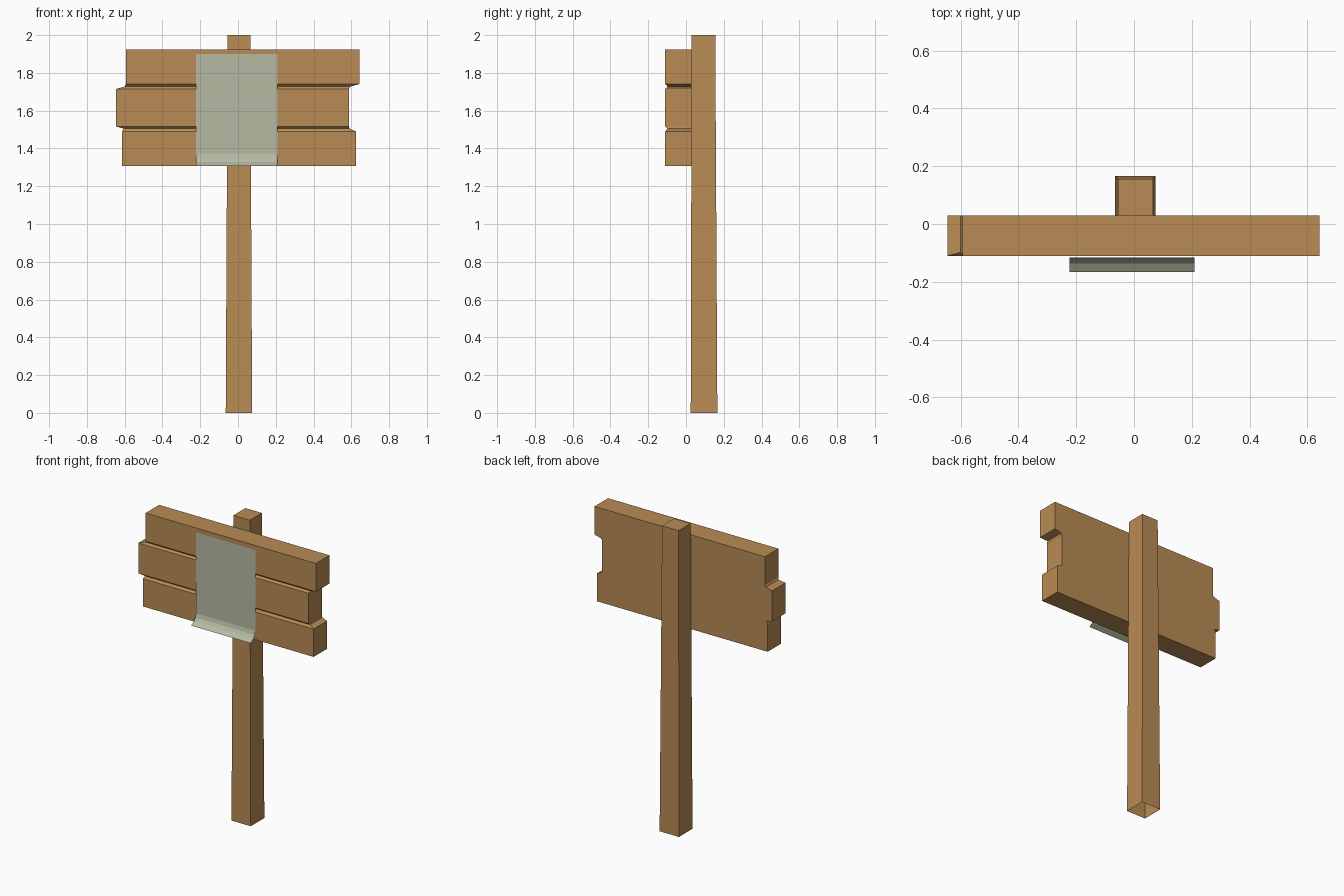
import bpy

if "Cube" in bpy.data.objects:
    bpy.data.objects.remove(bpy.data.objects["Cube"])


def material(name, rgb):
    m = bpy.data.materials.new(name)
    m.diffuse_color = (*rgb, 1)
    m.use_nodes = True
    m.node_tree.nodes["Principled BSDF"].inputs["Base Color"].default_value = m.diffuse_color
    return m


def make(name, verts, faces, mat):
    me = bpy.data.meshes.new(name)
    me.from_pydata(verts, [], faces)
    me.materials.append(mat)
    ob = bpy.data.objects.new(name, me)
    bpy.context.collection.objects.link(ob)
    return ob


def loft(name, rings, mat, cap_bottom=True):
    """Stack of four-cornered rings joined upwards and capped."""
    verts = [v for ring in rings for v in ring]
    faces = []
    for k in range(len(rings) - 1):
        a = 4 * k
        for i in range(4):
            j = (i + 1) % 4
            faces.append((a + i, a + j, a + 4 + j, a + 4 + i))
    n = len(verts)
    faces.append((n - 4, n - 3, n - 2, n - 1))
    if cap_bottom:
        faces.append((3, 2, 1, 0))
    return make(name, verts, faces, mat)


def ring(x0, x1, y0, y1, z):
    return [(x0, y0, z), (x1, y0, z), (x1, y1, z), (x0, y1, z)]


wood = material("wood", (0.48, 0.26, 0.09))
paper = material("paper", (0.47, 0.49, 0.36))

# Tapered post, open underneath
loft("post", [ring(-0.065, 0.075, 0.025, 0.166, 0),
              ring(-0.055, 0.065, 0.03, 0.155, 2)], wood, cap_bottom=False)

# Three staggered planks in one block, with shallow grooves between them
FRONT, GROOVE, BACK = -0.11, -0.098, 0.03
rows = [(-0.613, 0.625, FRONT, 1.308),
        (-0.613, 0.625, FRONT, 1.490),
        (-0.605, 0.590, GROOVE, 1.505),
        (-0.645, 0.588, FRONT, 1.516),
        (-0.645, 0.588, FRONT, 1.715),
        (-0.600, 0.595, GROOVE, 1.728),
        (-0.593, 0.642, FRONT, 1.740),
        (-0.593, 0.642, FRONT, 1.925)]
loft("sign_planks", [ring(a, b, y, BACK, z) for a, b, y, z in rows], wood)

# Paper notice with its lower edge curling forward
curl = [(-0.116, 1.90), (-0.117, 1.37), (-0.124, 1.345),
        (-0.136, 1.328), (-0.167, 1.308)]
verts = [(x, y, z) for y, z in curl for x in (-0.223, 0.209)]
faces = [(2 * i, 2 * i + 2, 2 * i + 3, 2 * i + 1) for i in range(len(curl) - 1)]
make("paper_notice", verts, faces, paper)
